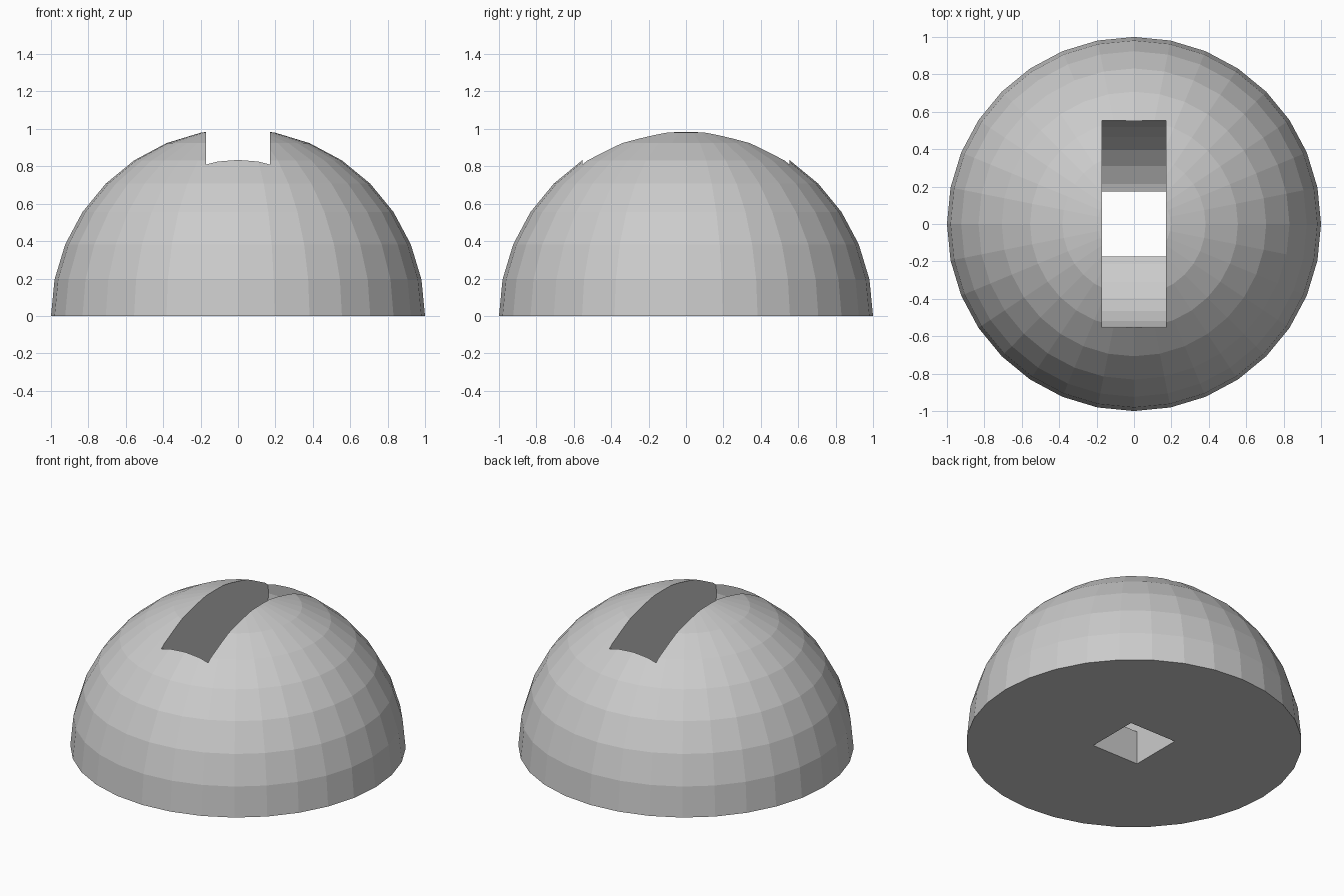
import bpy, bmesh, math
from mathutils import Vector

if "Cube" in bpy.data.objects:
    bpy.data.objects.remove(bpy.data.objects["Cube"])

SLOT_HALF = 0.17      # half width of the slot across x
HOLE_HALF = 0.175     # half depth of the square hole along y
WHEEL_R, WHEEL_Z = 0.56, 0.75
SIDES = 32

grey = bpy.data.materials.new("plain_grey")
grey.use_nodes = True
grey.diffuse_color = (0.6, 0.6, 0.6, 1)
grey.node_tree.nodes["Principled BSDF"].inputs["Base Color"].default_value = (0.6, 0.6, 0.6, 1)


def add_object(name, bm):
    bmesh.ops.recalc_face_normals(bm, faces=bm.faces)
    mesh = bpy.data.meshes.new(name)
    bm.to_mesh(mesh)
    bm.free()
    mesh.materials.append(grey)
    obj = bpy.data.objects.new(name, mesh)
    bpy.context.collection.objects.link(obj)
    return obj


# Faceted half sphere with a flat underside
bm = bmesh.new()
bmesh.ops.create_uvsphere(bm, u_segments=SIDES, v_segments=SIDES // 2, radius=1)
bmesh.ops.delete(bm, geom=[v for v in bm.verts if v.co.z < -0.01], context='VERTS')
bmesh.ops.holes_fill(bm, edges=[e for e in bm.edges if e.is_boundary], sides=0)
for v in bm.verts:
    if abs(v.co.z) < 0.001:
        v.co.z = 0
dome = add_object("dome", bm)

# Keyhole profile: round slot above, square hole below
ring = []
for i in range(SIDES + 1):
    a = 2 * math.pi * i / SIDES
    ring.append(Vector((0, WHEEL_R * math.sin(a), WHEEL_Z - WHEEL_R * math.cos(a))))
p, q = ring[1], ring[2]
corner = p.lerp(q, (HOLE_HALF - p.y) / (q.y - p.y))
profile = [Vector((0, HOLE_HALF, -0.2)), corner] + ring[2:-2]
profile += [Vector((0, -v.y, v.z)) for v in (corner, profile[0])]

bm = bmesh.new()
face = bm.faces.new([bm.verts.new(v - Vector((SLOT_HALF, 0, 0))) for v in profile])
side = bmesh.ops.extrude_face_region(bm, geom=[face])
bmesh.ops.translate(bm, vec=(2 * SLOT_HALF, 0, 0),
                    verts=[g for g in side["geom"] if isinstance(g, bmesh.types.BMVert)])
cutter = add_object("slot_cutter", bm)
cutter.hide_render = True

# Cut the slot through the dome
cut = dome.modifiers.new("slot", 'BOOLEAN')
cut.operation = 'DIFFERENCE'
cut.solver = 'EXACT'
cut.object = cutter
bpy.context.view_layer.objects.active = dome
dome.select_set(True)
bpy.ops.object.modifier_apply(modifier=cut.name)
bpy.data.objects.remove(cutter)
